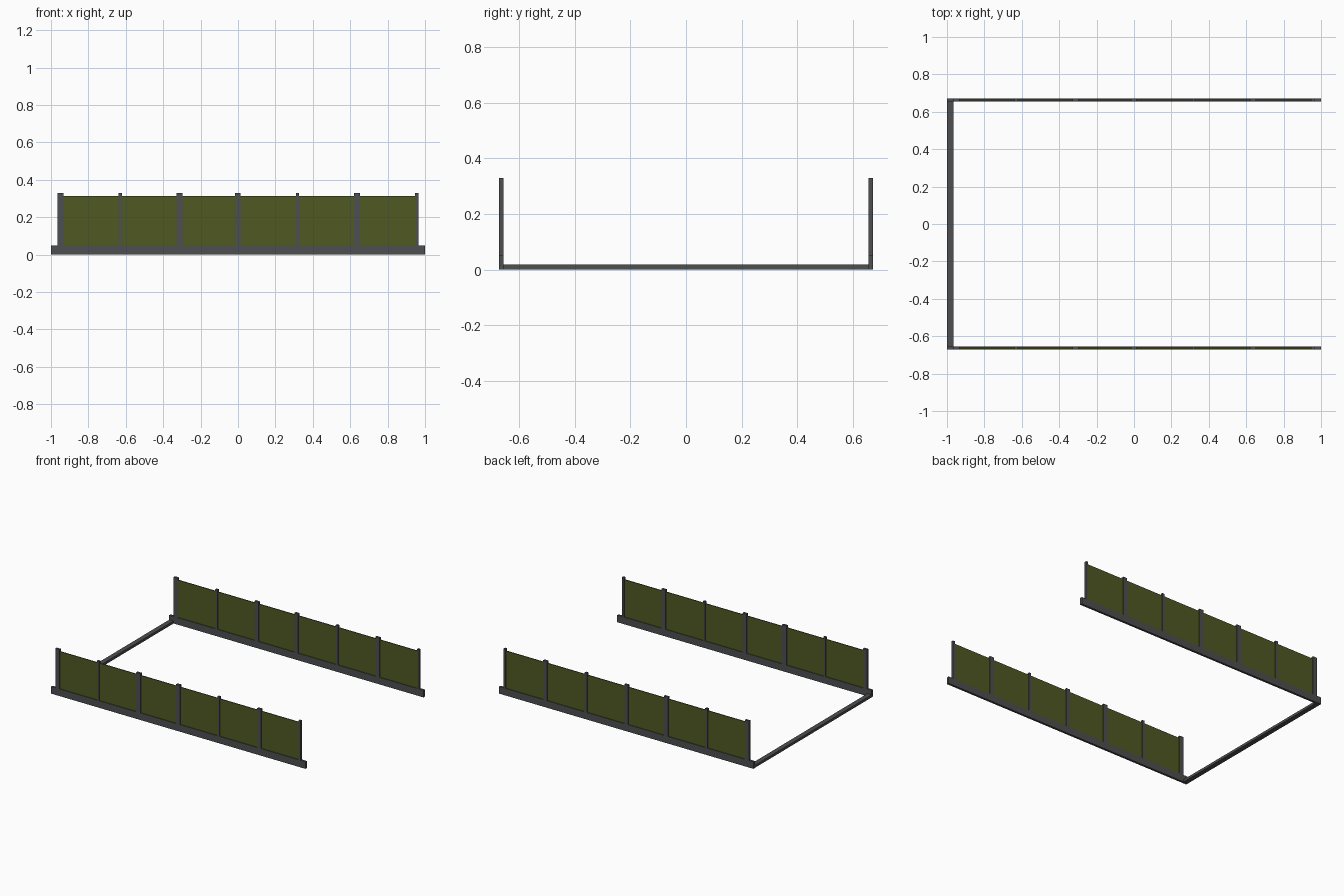
import bpy

if "Cube" in bpy.data.objects:
    bpy.data.objects.remove(bpy.data.objects["Cube"])


def material(name, rgb):
    m = bpy.data.materials.new(name)
    m.diffuse_color = (*rgb, 1)
    m.use_nodes = True
    m.node_tree.nodes["Principled BSDF"].inputs["Base Color"].default_value = m.diffuse_color
    return m


GREY = material("dark grey metal", (0.075, 0.077, 0.08))
OLIVE = material("olive panel", (0.08, 0.098, 0.016))


def box(name, x, y, z, mat):
    """Axis-aligned box from (min, max) pairs."""
    bpy.ops.mesh.primitive_cube_add(size=1)
    o = bpy.context.object
    o.name = name
    o.location = [(a + b) / 2 for a, b in (x, y, z)]
    o.scale = [b - a for a, b in (x, y, z)]
    bpy.ops.object.transform_apply(location=True, rotation=False, scale=True)
    o.data.materials.append(mat)


# Post x ranges: alternating wide and narrow uprights
POSTS = [(-0.966, -0.933), (-0.639, -0.621), (-0.330, -0.297), (-0.016, 0.014),
         (0.309, 0.326), (0.621, 0.653), (0.947, 0.964)]
OUTER, INNER = 0.672, 0.656

for side, s in (("front", -1), ("back", 1)):
    def span(a, b):
        return tuple(sorted((s * a, s * b)))

    # Long bottom rail
    box(side + "_rail", (-1, 1), span(INNER, OUTER), (0, 0.05), GREY)
    # Uprights
    for i, px in enumerate(POSTS):
        box(f"{side}_post_{i + 1}", px, span(INNER, OUTER), (0.05, 0.33), GREY)
    # Thin infill panels between neighbouring uprights
    for i in range(len(POSTS) - 1):
        box(f"{side}_panel_{i + 1}", (POSTS[i][1], POSTS[i + 1][0]),
            span(0.661, 0.667), (0.05, 0.315), OLIVE)

# Low cross beam joining the two sides
box("cross_beam", (-1, -0.966), (-INNER, INNER), (0, 0.018), GREY)
